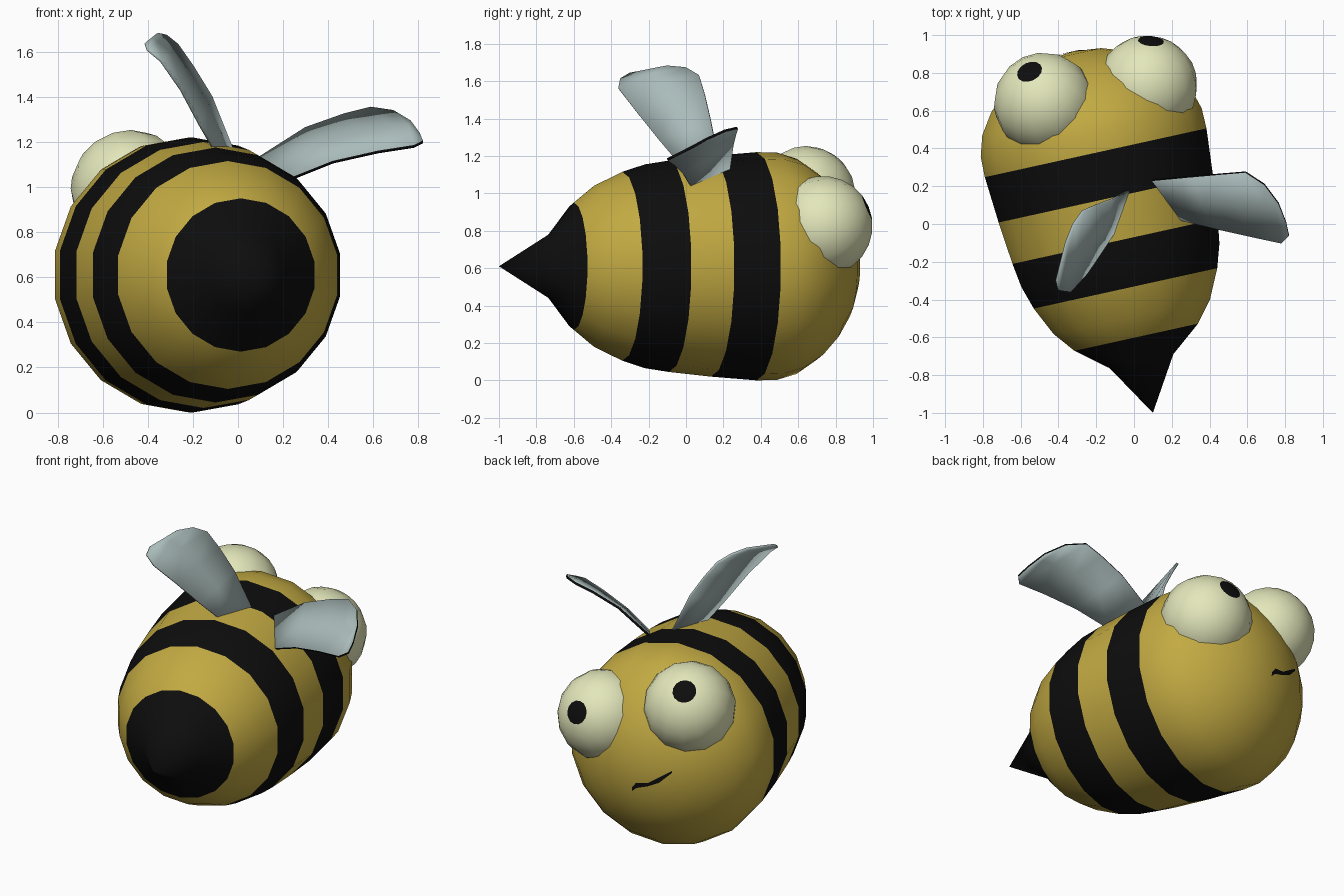
import bpy, bmesh, math
from mathutils import Vector
from mathutils.bvhtree import BVHTree

if "Cube" in bpy.data.objects:
    bpy.data.objects.remove(bpy.data.objects["Cube"])


def material(name, rgb):
    m = bpy.data.materials.new(name)
    m.diffuse_color = (*rgb, 1)
    m.use_nodes = True
    m.node_tree.nodes["Principled BSDF"].inputs["Base Color"].default_value = m.diffuse_color
    return m


YELLOW = material("honey yellow", (0.54, 0.40, 0.055))
BLACK = material("black", (0.004, 0.004, 0.004))
CREAM = material("pale cream", (0.78, 0.81, 0.50))
WING = material("wing grey blue", (0.40, 0.50, 0.49))


def finish(bm, name, mats, angle=40):
    me = bpy.data.meshes.new(name)
    bm.to_mesh(me)
    bm.free()
    for m in mats:
        me.materials.append(m)
    ob = bpy.data.objects.new(name, me)
    bpy.context.collection.objects.link(ob)
    bpy.ops.object.select_all(action='DESELECT')
    ob.select_set(True)
    bpy.context.view_layer.objects.active = ob
    bpy.ops.object.shade_smooth_by_angle(angle=math.radians(angle))
    return ob


# Body: surface of revolution along a slightly turned axis, starting at the sting tip
TIP = Vector((0.10, -1.0, 0.61))
AXIS = Vector((-0.215, 0.977, 0)).normalized()
SIDE = Vector((AXIS.y, -AXIS.x, 0))
UP = Vector((0, 0, 1))
SEG = 18
# distance along the axis, radius
PROFILE = [(0.28, 0.175), (0.41, 0.34), (0.52, 0.43), (0.675, 0.505), (0.80, 0.545),
           (0.93, 0.565), (1.16, 0.59), (1.41, 0.61), (1.52, 0.608), (1.63, 0.575),
           (1.74, 0.50), (1.83, 0.40), (1.90, 0.285), (1.945, 0.15)]
BLACK_BANDS = [(0.0, 0.41), (0.675, 0.93), (1.16, 1.41)]

bm = bmesh.new()
rings = []
for s, r in PROFILE:
    ring = []
    for i in range(SEG):
        a = 2 * math.pi * i / SEG
        ring.append(bm.verts.new(TIP + AXIS * s + SIDE * (r * math.sin(a)) - UP * (r * math.cos(a))))
    rings.append(ring)
tip = bm.verts.new(TIP)
nose = bm.verts.new(TIP + AXIS * 1.96)
for i in range(SEG):
    j = (i + 1) % SEG
    bm.faces.new((tip, rings[0][j], rings[0][i])).material_index = 1
    bm.faces.new((nose, rings[-1][i], rings[-1][j]))
    for k in range(len(rings) - 1):
        f = bm.faces.new((rings[k][i], rings[k][j], rings[k + 1][j], rings[k + 1][i]))
        mid = (PROFILE[k][0] + PROFILE[k + 1][0]) / 2
        f.material_index = int(any(a < mid < b for a, b in BLACK_BANDS))
bmesh.ops.recalc_face_normals(bm, faces=bm.faces)
tree = BVHTree.FromBMesh(bm)
finish(bm, "striped_body", [YELLOW, BLACK])


# Eyes: spheres whose pole cap is the pupil
def eye(name, centre, look, radius=0.268):
    look = Vector(look).normalized()
    bm = bmesh.new()
    bmesh.ops.create_uvsphere(bm, u_segments=14, v_segments=12, radius=radius)
    for f in bm.faces:
        f.material_index = int(f.calc_center_median().z > radius * 0.97)
    rot = look.to_track_quat('Z', 'Y')
    for v in bm.verts:
        v.co = rot @ v.co + Vector(centre)
    finish(bm, name, [CREAM, BLACK], 60)


eye("left_eye", (-0.475, 0.64, 0.985), (-0.08, 0.17, 0.187))
eye("right_eye", (0.07, 0.73, 0.825), (0.02, 0.24, 0.10))


# Wings: thin curved sheets lofted between rear and front edge points
def wing(name, stations, rim, thick=0.014):
    bm = bmesh.new()
    rows = []
    for rear, front in stations:
        a, b = Vector(rear), Vector(front)
        rows.append([bm.verts.new(a.lerp(b, t)) for t in (0, 0.5, 1)])
    for p, q in zip(rows, rows[1:]):
        for i in range(2):
            bm.faces.new((p[i], q[i], q[i + 1], p[i + 1]))
    bmesh.ops.recalc_face_normals(bm, faces=bm.faces)
    ob = finish(bm, name, [WING, rim], 40)
    mod = ob.modifiers.new("thickness", 'SOLIDIFY')
    mod.thickness = thick
    mod.offset = 0
    mod.material_offset_rim = 1


wing("right_wing", [
    ((0.22, 0.03, 1.03), (0.08, 0.23, 1.12)),
    ((0.42, -0.02, 1.11), (0.30, 0.25, 1.26)),
    ((0.62, -0.065, 1.155), (0.47, 0.265, 1.32)),
    ((0.78, -0.10, 1.18), (0.59, 0.275, 1.35)),
    ((0.82, -0.06, 1.20), (0.69, 0.21, 1.335)),
    ((0.805, 0.01, 1.235), (0.765, 0.11, 1.29))], BLACK)
wing("left_wing", [
    ((-0.09, -0.02, 1.14), (-0.02, 0.18, 1.15)),
    ((-0.17, -0.14, 1.28), (-0.12, 0.13, 1.40)),
    ((-0.25, -0.26, 1.43), (-0.20, 0.10, 1.53)),
    ((-0.34, -0.36, 1.56), (-0.27, 0.07, 1.63)),
    ((-0.40, -0.35, 1.61), (-0.32, 0.0, 1.67)),
    ((-0.41, -0.30, 1.64), (-0.36, -0.10, 1.68))], WING)

# Mouth: thin crooked ribbon projected onto the face
out = Vector((-0.665, 0.665, 0.34)).normalized()
right = Vector((-0.7071, -0.7071, 0))
up = out.cross(right)
bm = bmesh.new()
pairs = []
for u, v, w in [(-0.46, 0.20, 0.012), (-0.44, 0.222, 0.016), (-0.38, 0.225, 0.010),
                (-0.32, 0.25, 0.016), (-0.25, 0.295, 0.006)]:
    pair = []
    for side in (-w, w):
        hit, normal, _, _ = tree.ray_cast(right * u + up * (v + side) + out * 4, -out)
        if hit:
            pair.append(bm.verts.new(hit + normal * 0.006))
    if len(pair) == 2:
        pairs.append(pair)
for p, q in zip(pairs, pairs[1:]):
    bm.faces.new((p[0], q[0], q[1], p[1]))
finish(bm, "mouth", [BLACK])
